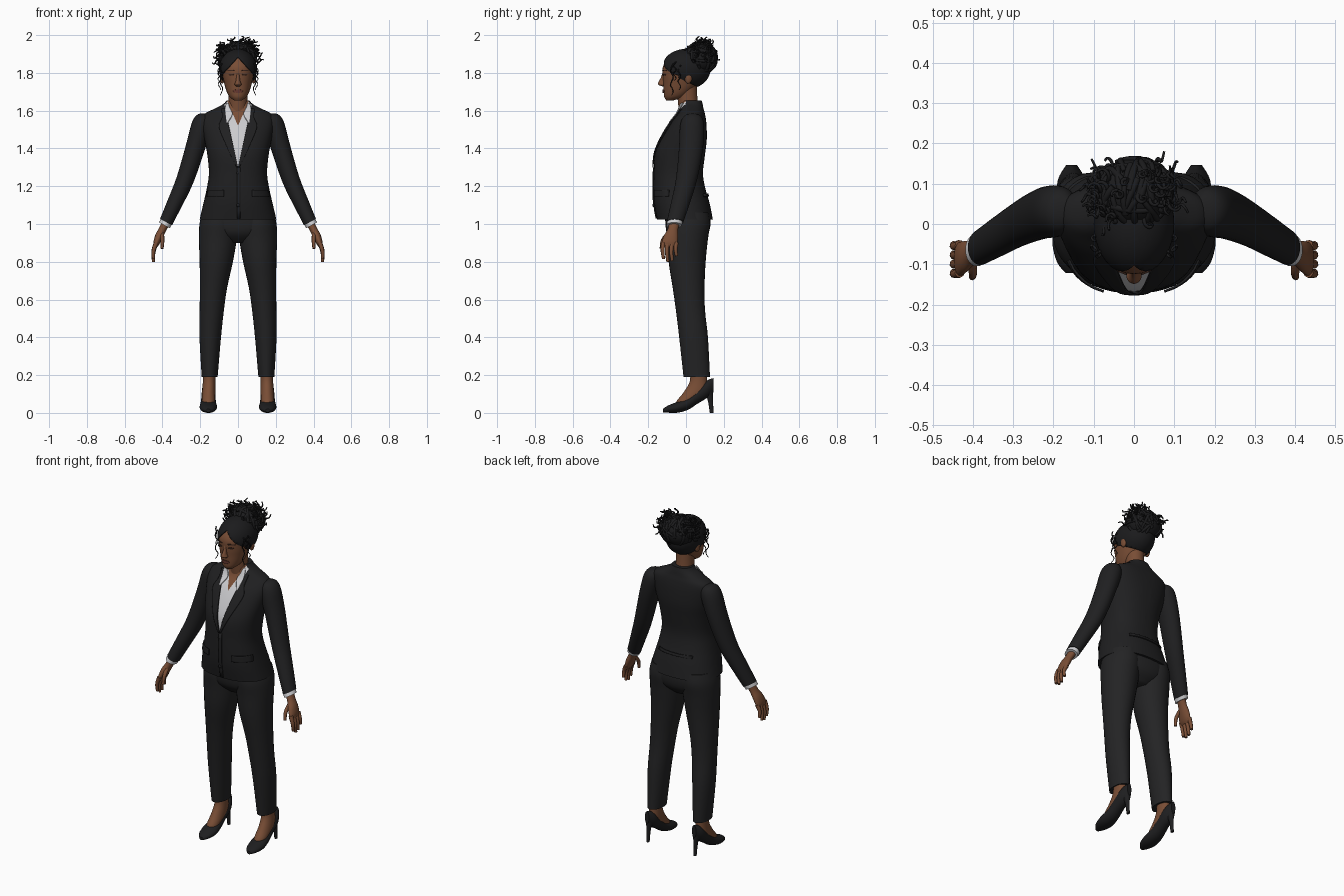
import bpy, bmesh, math, random
from mathutils import Vector
from mathutils.bvhtree import BVHTree

random.seed(7)
if "Cube" in bpy.data.objects:
    bpy.data.objects.remove(bpy.data.objects["Cube"])

X, Y, Z = Vector((1, 0, 0)), Vector((0, 1, 0)), Vector((0, 0, 1))
made = []


def material(name, r, g, b):
    m = bpy.data.materials.new(name)
    m.use_nodes = True
    m.diffuse_color = (r, g, b, 1)
    bsdf = m.node_tree.nodes["Principled BSDF"]
    bsdf.inputs["Base Color"].default_value = (r, g, b, 1)
    bsdf.inputs["Roughness"].default_value = 0.8
    return m


jacket = material("jacket black", .014, .014, .015)
trouser = material("trouser black", .017, .017, .018)
hair = material("hair black", .011, .011, .012)
shoe = material("shoe black", .013, .013, .014)
skin = material("skin brown", .19, .075, .036)
shirt = material("shirt white", .6, .6, .62)
lip = material("lip brown", .14, .042, .03)
eye = material("eye dark brown", .05, .022, .014)


def finish(name, bm, *mats):
    bmesh.ops.recalc_face_normals(bm, faces=bm.faces)
    me = bpy.data.meshes.new(name)
    bm.to_mesh(me)
    ob = bpy.data.objects.new(name, me)
    for m in mats:
        me.materials.append(m)
    bpy.context.collection.objects.link(ob)
    made.append(ob)
    return ob


def smooth_rows(rows, steps=4):
    """Catmull-Rom interpolation between cross-sections."""
    v = [Vector(r) for r in rows]
    out = []
    for i in range(len(v) - 1):
        a, b, c, d = v[max(i - 1, 0)], v[i], v[i + 1], v[min(i + 2, len(v) - 1)]
        for k in range(steps):
            t = k / steps
            out.append(b + (c - a) * (t / 2) + (a * 2 - b * 5 + c * 4 - d) * (t * t / 2)
                       + (b * 3 - a - c * 3 + d) * (t ** 3 / 2))
    return out + [v[-1]]


def loft_mesh(rows, u=X, v=Y, power=2, sides=28):
    """Rows are (x, y, z, half width along u, half width along v)."""
    bm = bmesh.new()
    rings = []
    for r in smooth_rows(rows):
        ring = []
        for k in range(sides):
            a = math.tau * k / sides
            c, s = math.cos(a), math.sin(a)
            c = math.copysign(abs(c) ** (2 / power), c)
            s = math.copysign(abs(s) ** (2 / power), s)
            ring.append(bm.verts.new(Vector(r[:3]) + u * (c * r[3]) + v * (s * r[4])))
        rings.append(ring)
    for lo, hi in zip(rings, rings[1:]):
        for k in range(sides):
            n = (k + 1) % sides
            bm.faces.new((lo[k], lo[n], hi[n], hi[k]))
    bm.faces.new(rings[0])
    bm.faces.new(rings[-1])
    return bm


def loft(name, rows, mat, **kw):
    return finish(name, loft_mesh(rows, **kw), mat)


def ball(name, mat, centre, radii):
    bm = bmesh.new()
    bmesh.ops.create_uvsphere(bm, u_segments=28, v_segments=18, radius=1)
    bmesh.ops.scale(bm, vec=radii, verts=bm.verts)
    bmesh.ops.translate(bm, vec=centre, verts=bm.verts)
    return finish(name, bm, mat)


def tubes(name, paths, radius, mat, taper=.5):
    cu = bpy.data.curves.new(name, "CURVE")
    cu.dimensions = "3D"
    cu.bevel_depth, cu.bevel_resolution, cu.use_fill_caps = radius, 2, True
    cu.resolution_u = 4
    for path in paths:
        sp = cu.splines.new("BEZIER")
        sp.bezier_points.add(len(path) - 1)
        for i, (bp, p) in enumerate(zip(sp.bezier_points, path)):
            bp.co = p
            bp.radius = 1 - (1 - taper) * i / (len(path) - 1)
            bp.handle_left_type = bp.handle_right_type = "AUTO"
    cu.materials.append(mat)
    ob = bpy.data.objects.new(name, cu)
    bpy.context.collection.objects.link(ob)


def patch(name, tree, rows, mat, lift=.005, side=1, across=8):
    """Thin plate draped on a surface; rows are (x start, x end, z)."""
    bm = bmesh.new()
    grid = []
    for x0, x1, z in smooth_rows(rows, 5):
        line = []
        for k in range(across + 1):
            p = Vector((x0 + (x1 - x0) * k / across, -side, z))
            hit = tree.ray_cast(p, Y * side)[0] or tree.find_nearest(Vector((p.x, -.05 * side, z)))[0]
            line.append(bm.verts.new(hit - Y * side * lift))
        grid.append(line)
    for a, b in zip(grid, grid[1:]):
        for k in range(across):
            bm.faces.new((a[k], a[k + 1], b[k + 1], b[k]))
    ob = finish(name, bm, mat)
    mod = ob.modifiers.new("thickness", "SOLIDIFY")
    mod.thickness, mod.offset = .006, 0


def oval(x, z, w, h):
    return [(x - w * math.cos(a), x + w * math.cos(a), z + h * math.sin(a))
            for a in (-1.45, -.8, 0, .8, 1.45)]


# Jacket body, with the shirt and the bare throat cut in as V shapes
bm = loft_mesh([(0, -.006, 1.025, .203, .148), (0, -.022, 1.11, .183, .147), (0, -.035, 1.19, .165, .137),
                (0, -.04, 1.27, .154, .13), (0, -.032, 1.37, .163, .133), (0, -.012, 1.45, .178, .122),
                (0, .01, 1.53, .19, .098), (0, .027, 1.58, .18, .074), (0, .03, 1.61, .125, .063),
                (0, .03, 1.635, .078, .058), (0, .03, 1.655, .06, .052)], power=2.35, sides=48)
necklines = ((1.3, 4.6), (1.52, 2.3))
for apex, slope in necklines:
    for s in (1, -1):
        bmesh.ops.bisect_plane(bm, geom=bm.verts[:] + bm.edges[:] + bm.faces[:],
                               plane_co=(0, 0, apex), plane_no=(s * slope, 0, -1))
for f in bm.faces:
    c = f.calc_center_median()
    if c.y < .0:
        f.material_index = sum(c.z > apex + slope * abs(c.x) for apex, slope in necklines)
torso = BVHTree.FromBMesh(bm)
finish("jacket_body", bm, jacket, shirt, skin)

# Jacket trim
patch("jacket_front_edge", torso, [(-.004, .014, 1.03), (-.004, .014, 1.3)], jacket, .003, across=2)
patch("jacket_back_waist_seam", torso, [(-.11, .11, 1.145), (-.11, .11, 1.16)], jacket, .005, -1)
for z in (1.27, 1.1):
    ball("jacket_button", shoe, (0, -.172, z), (.009, .006, .009))
for side, s in (("left", 1), ("right", -1)):
    patch(side + "_lapel", torso, [(.0, s * .008, 1.3), (s * .022, s * .055, 1.4), (s * .046, s * .1, 1.51),
                                   (s * .058, s * .085, 1.56), (s * .068, s * .088, 1.61)], jacket)
    patch(side + "_shirt_collar", torso, [(s * .055, s * .06, 1.535), (s * .03, s * .066, 1.58),
                                          (s * .043, s * .068, 1.615), (s * .05, s * .06, 1.64)], shirt, .008)
    patch(side + "_pocket_flap", torso, [(s * .075, s * .165, 1.145), (s * .075, s * .16, 1.18)], jacket)

# Trouser seat
loft("trouser_seat", [(0, .005, 1.1, .165, .11), (0, .01, 1.02, .197, .12), (0, .01, .95, .16, .108),
                      (0, .01, .9, .06, .06)], trouser, power=2.3)

arm_u = Vector((.88, 0, .47))
for side, s in (("left", 1), ("right", -1)):
    u = Vector((arm_u.x * s, 0, arm_u.z))

    def flip(rows):
        return [(s * r[0],) + tuple(r[1:]) for r in rows]

    # Sleeve, cuff, palm and fingers
    loft(side + "_sleeve", flip([(.16, .035, 1.58, .012, .025), (.175, .034, 1.56, .043, .052),
                                 (.193, .032, 1.515, .056, .064), (.222, .028, 1.42, .053, .064),
                                 (.255, .015, 1.31, .05, .06), (.29, -.003, 1.21, .046, .055),
                                 (.335, -.03, 1.11, .041, .05), (.381, -.058, 1.01, .036, .044)]),
         jacket, u=u)
    loft(side + "_shirt_cuff", flip([(.375, -.056, 1.02, .033, .041), (.39, -.064, .993, .033, .041)]), shirt, u=u)
    loft(side + "_palm", flip([(.38, -.06, 1.01, .022, .028), (.4, -.07, .97, .02, .028),
                               (.418, -.08, .935, .021, .038), (.432, -.087, .9, .017, .042),
                               (.438, -.088, .88, .009, .038)]), skin, u=u)
    fingers = []
    for k in range(4):
        y, drop = -.121 + .023 * k, (.085, .1, .095, .07)[k]
        fingers.append([(s * .433, y, .9), (s * .447, y - .003, .9 - drop * .5), (s * .448, y + .002, .9 - drop)])
    fingers.append([(s * .404, -.09, .95), (s * .4, -.122, .915), (s * .402, -.132, .87)])
    tubes(side + "_fingers", fingers, .0125, skin, .65)

    # Trouser leg
    loft(side + "_trouser_leg", flip([(.1, .01, 1.06, .09, .11), (.104, .01, 1, .1, .118),
                                      (.107, .008, .92, .1, .108), (.115, .006, .8, .088, .098),
                                      (.13, .014, .66, .072, .084), (.139, .024, .54, .064, .077),
                                      (.147, .04, .4, .057, .076), (.15, .057, .19, .042, .07)]), trouser)
    # Foot, pump and heel
    loft(side + "_foot", flip([(.152, .064, .25, .035, .045), (.153, .066, .17, .033, .045),
                               (.155, .05, .11, .035, .062), (.156, .0, .065, .034, .048),
                               (.156, -.02, .04, .03, .035)]), skin)
    loft(side + "_shoe", flip([(.157, -.122, .012, .012, .009), (.157, -.095, .02, .034, .019),
                               (.157, -.045, .03, .046, .029), (.157, .01, .05, .041, .034),
                               (.156, .06, .088, .037, .04), (.155, .11, .125, .034, .046),
                               (.155, .146, .148, .014, .036)]), shoe, v=Z)
    loft(side + "_shoe_heel", flip([(.155, .115, .12, .025, .03), (.155, .128, .075, .011, .015),
                                    (.155, .136, .0, .008, .01)]), shoe)

# Neck and head
loft("neck", [(0, .022, 1.56, .06, .055), (0, .01, 1.64, .05, .052), (0, .002, 1.75, .05, .055)], skin)
bm = loft_mesh([(0, -.085, 1.655, .022, .02), (0, -.062, 1.672, .044, .053), (0, -.045, 1.7, .06, .073),
                (0, -.03, 1.74, .072, .09), (0, -.025, 1.78, .08, .098), (0, -.02, 1.83, .083, .103),
                (0, -.008, 1.87, .076, .092), (0, 0, 1.9, .05, .06), (0, 0, 1.915, .01, .01)], power=2.15)
face = BVHTree.FromBMesh(bm)
finish("head", bm, skin)
loft("nose", [(0, -.117, 1.728, .008, .008), (0, -.128, 1.738, .019, .019), (0, -.126, 1.752, .013, .02),
              (0, -.12, 1.775, .009, .013), (0, -.115, 1.805, .007, .008)], skin)
patch("lips", face, oval(0, 1.703, .026, .009), lip, .004)
for side, s in (("left", 1), ("right", -1)):
    patch(side + "_eye", face, oval(s * .035, 1.79, .014, .0045), eye, .001)
    patch(side + "_eyebrow", face, oval(s * .037, 1.812, .02, .003), eye, .001)
    ball(side + "_ear", skin, (s * .083, .012, 1.775), (.012, .02, .032))

# Swept hair cap, cut away around the face and nape
bm = bmesh.new()
bmesh.ops.create_uvsphere(bm, u_segments=40, v_segments=28, radius=1)
bmesh.ops.scale(bm, vec=(.1, .13, .107), verts=bm.verts)
bmesh.ops.translate(bm, vec=(0, 0, 1.82), verts=bm.verts)
for co, no in (((0, 0, 1.885), (1.1, 0, 1)), ((0, 0, 1.885), (-1.1, 0, 1)),
               ((0, -.04, 0), (0, 1, 0)), ((0, 0, 1.755), (0, .47, 1))):
    bmesh.ops.bisect_plane(bm, geom=bm.verts[:] + bm.edges[:] + bm.faces[:], plane_co=co, plane_no=no)
gone = []
for f in bm.faces:
    c = f.calc_center_median()
    if (c.y < -.04 and c.z < 1.885 - 1.1 * abs(c.x)) or c.z < 1.755 - .47 * c.y:
        gone.append(f)
bmesh.ops.delete(bm, geom=gone, context="FACES")
finish("hair_cap", bm, hair).modifiers.new("thickness", "SOLIDIFY").thickness = .006

# Bun with wrapped locks and loose curls
centre, radii = Vector((0, .078, 1.878)), Vector((.1, .084, .083))
ball("hair_bun", hair, centre, radii)
locks, curls = [], []
for i in range(60):
    d = Vector((random.gauss(0, 1), random.gauss(.2, 1), random.gauss(.5, 1))).normalized()
    t = d.cross(Vector((random.gauss(0, 1), random.gauss(0, .3), random.gauss(0, .3)))).normalized()
    locks.append([centre + (d * math.cos(a) + t * math.sin(a)) * radii for a in (-.5, -.25, 0, .25, .5)])
for i in range(64):
    s = 1 if i % 2 else -1
    d = Vector((s * random.uniform(.15, 1), random.uniform(-.6, .6), random.uniform(-.15, 1))).normalized()
    reach, phase = random.uniform(.03, .055), random.uniform(0, 6)
    side_dir = d.cross(Y).normalized()
    path = []
    for k in range(7):
        wave = side_dir * math.sin(phase + k * 1.3) + Y * math.cos(phase + k * 1.3)
        p = centre + d * radii * .9 + d * reach * k / 6 + wave * .009
        p.z = min(p.z, 1.994)
        path.append(p)
    curls.append(path)
tubes("bun_locks", locks, .009, hair, .7)
tubes("bun_curls", curls, .006, hair, .5)

# Curly strands hanging beside the face
strands = []
for s in (1, -1):
    for x, y, top, length in ((.088, -.075, 1.85, .17), (.098, -.035, 1.84, .13), (.1, -.06, 1.86, .1)):
        strands.append([(s * (x + .007 * math.sin(k * 1.6 + y * 90)), y + .007 * math.cos(k * 1.6),
                         top - length * k / 9) for k in range(10)])
tubes("face_strands", strands, .0038, hair, .5)

# Smooth shading with sharp hems
bpy.ops.object.select_all(action="DESELECT")
for ob in made:
    ob.select_set(True)
bpy.context.view_layer.objects.active = made[0]
bpy.ops.object.shade_smooth_by_angle(angle=math.radians(45))
